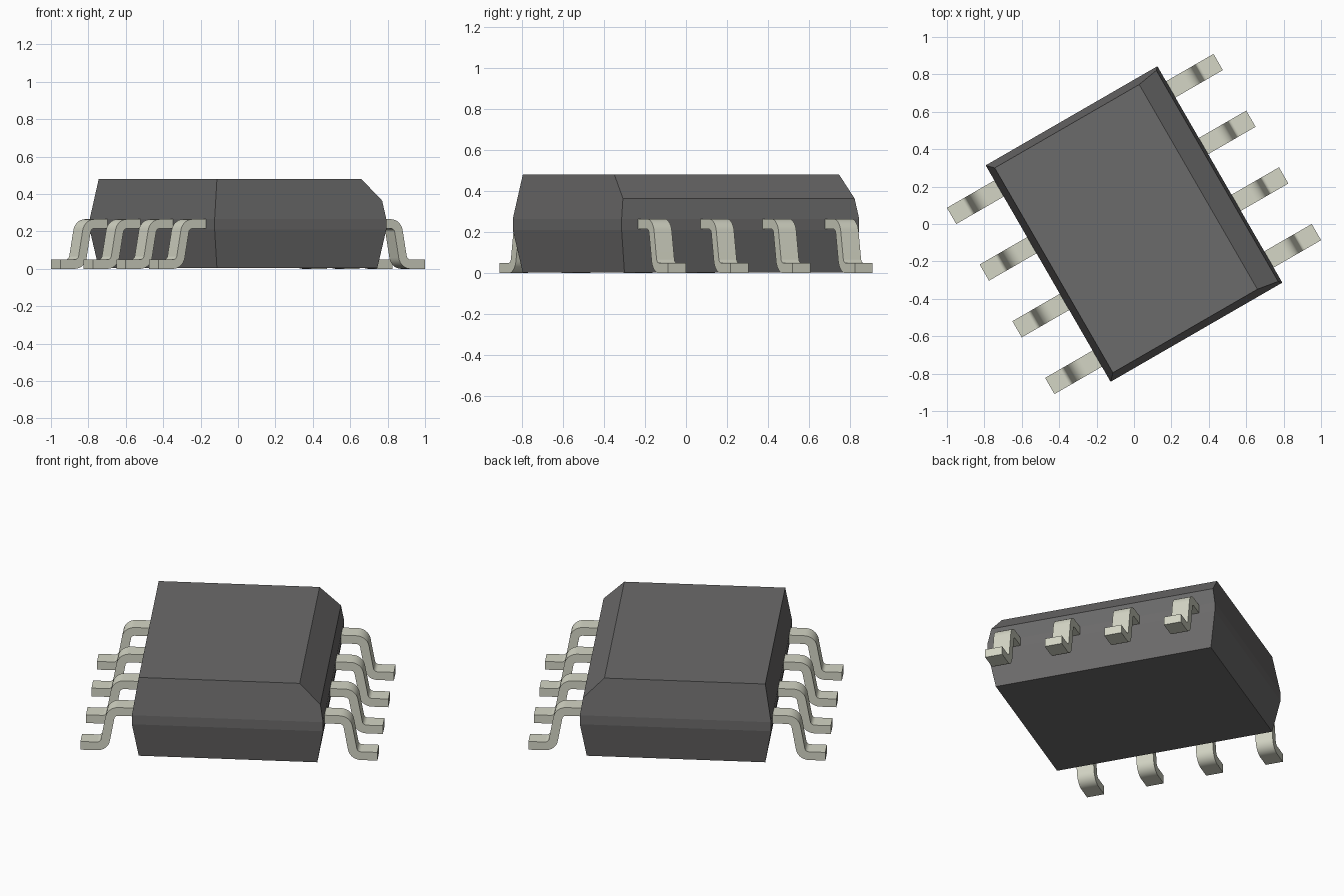
import bpy, bmesh, math
from mathutils import Vector, Matrix

if "Cube" in bpy.data.objects:
    bpy.data.objects.remove(bpy.data.objects["Cube"])

TURN = Matrix.Rotation(math.radians(30), 4, 'Z')   # whole chip sits at 30 degrees


def material(name, rgb):
    m = bpy.data.materials.new(name)
    m.diffuse_color = (*rgb, 1)
    m.use_nodes = True
    m.node_tree.nodes["Principled BSDF"].inputs["Base Color"].default_value = m.diffuse_color
    return m


def make_object(name, bm, mat):
    bmesh.ops.recalc_face_normals(bm, faces=bm.faces[:])
    bm.transform(TURN)
    me = bpy.data.meshes.new(name)
    bm.to_mesh(me)
    bm.free()
    me.materials.append(mat)
    ob = bpy.data.objects.new(name, me)
    bpy.context.collection.objects.link(ob)
    return ob


dark = material("dark plastic", (0.148, 0.145, 0.145))
metal = material("pale metal", (0.66, 0.67, 0.56))

# Body: stacked rectangles with a narrow vertical belt, one long top edge bevelled
bm = bmesh.new()
rings = []
for x, y, z in [(0.495, 0.632, 0.003), (0.53, 0.668, 0.21),
                (0.53, 0.668, 0.265), (0.495, 0.632, 0.48)]:
    rings.append([bm.verts.new((sx * x, sy * y, z))
                  for sx, sy in [(-1, -1), (1, -1), (1, 1), (-1, 1)]])
for a, b in zip(rings, rings[1:]):
    for i in range(4):
        j = (i + 1) % 4
        bm.faces.new((a[i], a[j], b[j], b[i]))
bm.faces.new(rings[0][::-1])
bm.faces.new(rings[-1])
cut = bmesh.ops.bisect_plane(bm, geom=bm.verts[:] + bm.edges[:] + bm.faces[:],
                             plane_co=(0.397, 0, 0.48), plane_no=(0.115, 0, 0.116),
                             clear_outer=True)
bmesh.ops.contextual_create(bm, geom=[e for e in cut['geom_cut']
                                      if isinstance(e, bmesh.types.BMEdge)])
make_object("chip_body", bm, dark)


# Pins: gull-wing centre line with rounded bends, thickened and extruded
def fillet(p0, p1, p2, r, n=7):
    d0, d2 = (p0 - p1).normalized(), (p2 - p1).normalized()
    half = d0.angle(d2) / 2
    centre = p1 + (d0 + d2).normalized() * r / math.sin(half)
    t = r / math.tan(half)
    a, b = p1 + d0 * t - centre, p1 + d2 * t - centre
    return [centre + (a.lerp(b, i / n)).normalized() * r for i in range(n + 1)]


corners = [Vector(p) for p in [(0.5, 0.24), (0.653, 0.24), (0.692, 0.025), (0.823, 0.025)]]
path = ([corners[0]] + fillet(*corners[:3], 0.047)
        + fillet(*corners[1:], 0.047) + [corners[3]])
THICK, WIDTH = 0.05, 0.1
upper, lower = [], []
for i, p in enumerate(path):
    d = (path[min(i + 1, len(path) - 1)] - path[max(i - 1, 0)]).normalized()
    if i in (1, len(path) - 2):        # straight runs stay level
        d = Vector((1, 0))
    n = Vector((-d.y, d.x)) * THICK / 2
    upper.append(p + n)
    lower.append(p - n)


def pin(name, side, y):
    bm = bmesh.new()
    rows = []
    for u, l in zip(upper, lower):
        rows.append([bm.verts.new((side * q.x, y + s * WIDTH / 2, q.y))
                     for q, s in [(u, -1), (u, 1), (l, 1), (l, -1)]])
    for a, b in zip(rows, rows[1:]):
        for i in range(4):
            j = (i + 1) % 4
            bm.faces.new((a[i], a[j], b[j], b[i]))
    bm.faces.new(rows[0])
    bm.faces.new(rows[-1])
    ob = make_object(name, bm, metal)
    bpy.context.view_layer.objects.active = ob
    ob.select_set(True)
    bpy.ops.object.shade_smooth_by_angle(angle=math.radians(35))
    ob.select_set(False)


for side, label in ((-1, "left"), (1, "right")):
    for k in range(4):
        pin(f"{label}_pin_{k + 1}", side, (k - 1.5) * 0.35)
